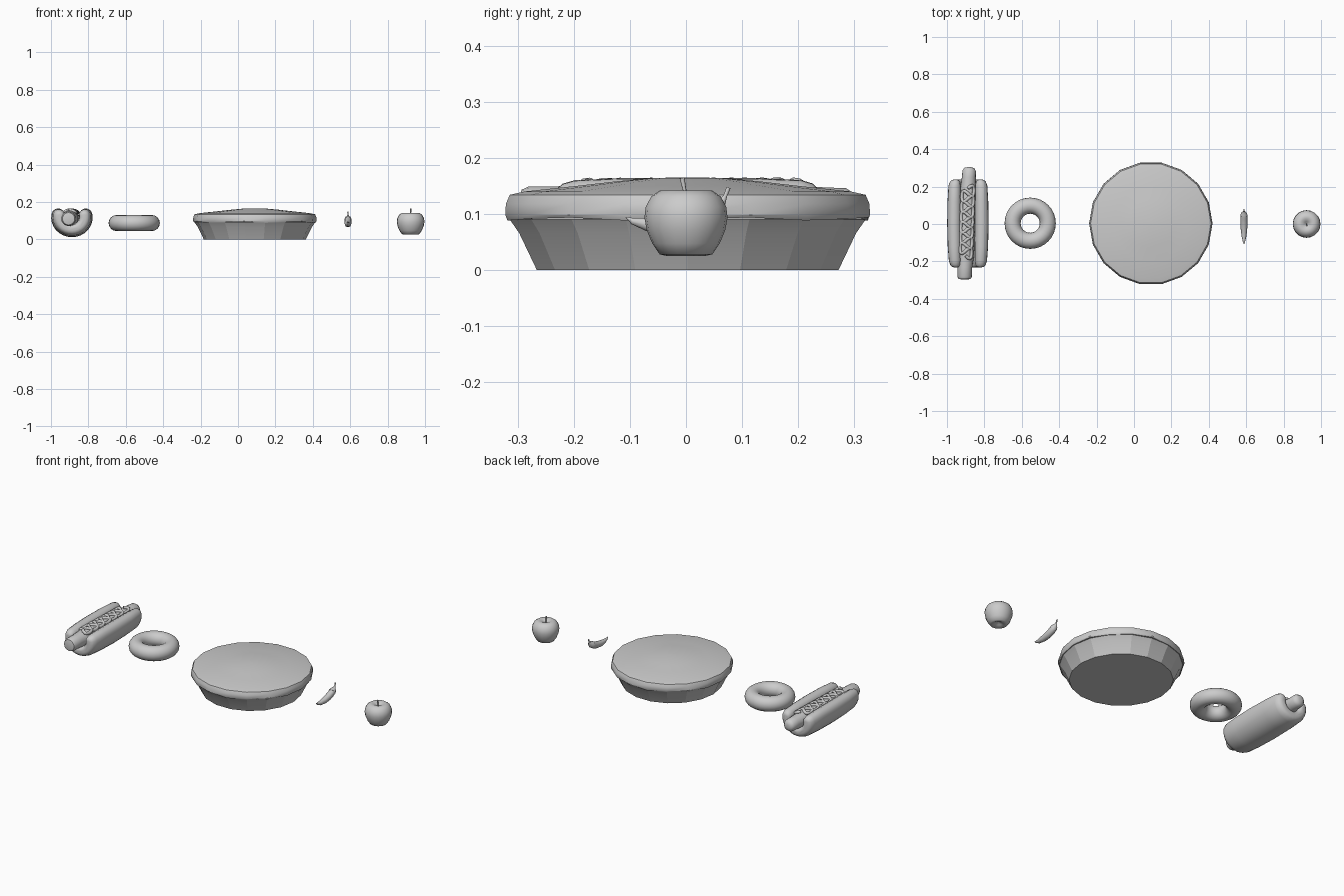
import bpy, bmesh
from math import sin, cos, pi, radians
from mathutils import Vector

if "Cube" in bpy.data.objects:
    bpy.data.objects.remove(bpy.data.objects["Cube"])


def loft(name, rings, close_ends=True, angle=50):
    """Skin a list of equal-length closed rings."""
    bm = bmesh.new()
    rows = [[bm.verts.new(p) for p in ring] for ring in rings]
    n = len(rows[0])
    for a, b in zip(rows, rows[1:]):
        for i in range(n):
            j = (i + 1) % n
            bm.faces.new((a[i], a[j], b[j], b[i]))
    if close_ends:
        bm.faces.new(rows[0])
        bm.faces.new(rows[-1])
    bmesh.ops.remove_doubles(bm, verts=bm.verts, dist=1e-5)
    bmesh.ops.recalc_face_normals(bm, faces=bm.faces)
    me = bpy.data.meshes.new(name)
    bm.to_mesh(me)
    bm.free()
    ob = bpy.data.objects.new(name, me)
    bpy.context.collection.objects.link(ob)
    bpy.ops.object.select_all(action='DESELECT')
    bpy.context.view_layer.objects.active = ob
    ob.select_set(True)
    bpy.ops.object.shade_smooth_by_angle(angle=radians(angle))
    return ob


def lathe(name, centre, profile, n, angle=50, wave=None):
    """Turn an (r, z) profile around a vertical axis."""
    rings = []
    for k, (r, z) in enumerate(profile):
        r = max(r, 0.0005)
        rings.append([(centre[0] + r * cos(2 * pi * i / n),
                       centre[1] + r * sin(2 * pi * i / n),
                       z + (wave(i) if wave and k < 2 else 0)) for i in range(n)])
    return loft(name, rings, True, angle)


def tube(name, stations, n):
    """Round tube through (x, y, z, radius) stations running mainly in y."""
    pts = [Vector(s[:3]) for s in stations]
    rings = []
    for k, s in enumerate(stations):
        t = (pts[min(k + 1, len(pts) - 1)] - pts[max(k - 1, 0)]).normalized()
        side = Vector((1, 0, 0))
        side = (side - t * side.dot(t)).normalized()
        up = side.cross(t)
        rings.append([pts[k] + s[3] * (side * cos(2 * pi * i / n) + up * sin(2 * pi * i / n))
                      for i in range(n)])
    return loft(name, rings)


# Hot dog bun: a U-shaped section that thins out at both ends
BX, BZ = -0.888, 0.117


def bun_ring(y, t, r):
    ring = []
    angles = [radians(170 + 200 * i / 16) for i in range(17)]
    for a in angles:
        ring.append((r + t, a))
    out = [(BX + q * cos(a), y, BZ + 0.95 * q * sin(a)) for q, a in ring]
    ends = []
    for a, first, sign in ((angles[-1], 0, 1), (angles[0], pi, 1)):
        ex, ez = BX + r * cos(a), BZ + 0.95 * r * sin(a)
        ends.append([(ex + t * cos(a + first + sign * pi * k / 6), y,
                      ez + t * sin(a + first + sign * pi * k / 6)) for k in range(1, 6)])
    inner = [(BX + (r - t) * cos(a), y, BZ + 0.95 * (r - t) * sin(a)) for a in reversed(angles)]
    return out + ends[0] + inner + ends[1]


loft("bun", [bun_ring(y, t, r) for y, t, r in (
    (-0.232, 0.006, 0.066), (-0.230, 0.017, 0.067), (-0.220, 0.026, 0.068),
    (-0.198, 0.032, 0.070), (-0.12, 0.035, 0.073), (0, 0.036, 0.075),
    (0.12, 0.035, 0.074), (0.205, 0.032, 0.072), (0.226, 0.026, 0.070),
    (0.235, 0.017, 0.069), (0.238, 0.006, 0.068))], True, 60)

# Sausage
tube("sausage", [
    (-0.906, -0.296, 0.11, 0.020), (-0.906, -0.293, 0.11, 0.033), (-0.906, -0.280, 0.11, 0.039),
    (-0.904, -0.23, 0.11, 0.039), (-0.900, -0.17, 0.11, 0.045), (-0.894, 0, 0.11, 0.045),
    (-0.888, 0.17, 0.11, 0.043), (-0.883, 0.25, 0.11, 0.037), (-0.881, 0.285, 0.11, 0.036),
    (-0.880, 0.300, 0.11, 0.026), (-0.880, 0.304, 0.11, 0.010)], 16)

# Sauce squiggle lying over the sausage
cu = bpy.data.curves.new("sauce", 'CURVE')
cu.dimensions = '3D'
cu.bevel_depth = 0.009
cu.bevel_resolution = 2
cu.use_fill_caps = True
sp = cu.splines.new('POLY')
N = 110
sp.points.add(N)
for i, p in enumerate(sp.points):
    u = i / N
    a = 0.75 * sin(u * 13 * pi)
    y = 0.19 - 0.36 * u + 0.022 * sin(u * 26 * pi)
    p.co = (-0.894 + 0.035 * y + 0.047 * sin(a), y, 0.11 + 0.046 * cos(a), 1)
sauce = bpy.data.objects.new("sauce", cu)
bpy.context.collection.objects.link(sauce)

# Doughnut
bpy.ops.mesh.primitive_torus_add(location=(-0.555, 0.004, 0.087), major_radius=0.094,
                                 minor_radius=0.043, major_segments=32, minor_segments=16)
bpy.context.object.name = "doughnut"
bpy.ops.object.shade_smooth()

# Pie dish and its crust lid with a slightly wavy rim
PIE = (0.09, 0.003)
lathe("pie_dish", PIE, [(0, 0), (0.273, 0), (0.305, 0.066), (0.322, 0.09), (0.29, 0.1), (0, 0.1)], 18, 15)
lathe("pie_crust", PIE, [(0.30, 0.092), (0.326, 0.091), (0.330, 0.098), (0.329, 0.118),
                         (0.322, 0.134), (0.295, 0.140), (0.20, 0.150), (0.13, 0.158),
                         (0.065, 0.164), (0, 0.165)], 18, 30,
      lambda i: 0.003 * sin(i * 2.1))

# Chilli pepper with cap and stem
CX = 0.588
tube("chilli", [(CX, -0.107, 0.094, 0.001), (CX, -0.095, 0.087, 0.006), (CX, -0.07, 0.081, 0.012),
                (CX, -0.035, 0.081, 0.017), (CX, 0.005, 0.088, 0.019), (CX, 0.035, 0.099, 0.019),
                (CX, 0.054, 0.111, 0.016), (CX, 0.063, 0.120, 0.008)], 10)
tube("chilli_cap", [(CX, 0.046, 0.106, 0.0195), (CX, 0.056, 0.114, 0.016),
                    (CX, 0.065, 0.122, 0.007), (CX, 0.070, 0.132, 0.0035),
                    (CX, 0.076, 0.147, 0.004)], 10)

# Apple with dimples and stem
lathe("apple", (0.923, 0), [(0, 0.042), (0.018, 0.033), (0.034, 0.025), (0.047, 0.028),
                            (0.060, 0.047), (0.070, 0.071), (0.074, 0.093), (0.072, 0.112),
                            (0.062, 0.131), (0.046, 0.142), (0.030, 0.142), (0.012, 0.133),
                            (0, 0.120)], 20, 70)
tube("apple_stem", [(0.923, 0, 0.118, 0.003), (0.923, -0.002, 0.140, 0.003),
                    (0.923, -0.007, 0.164, 0.0045)], 8)
